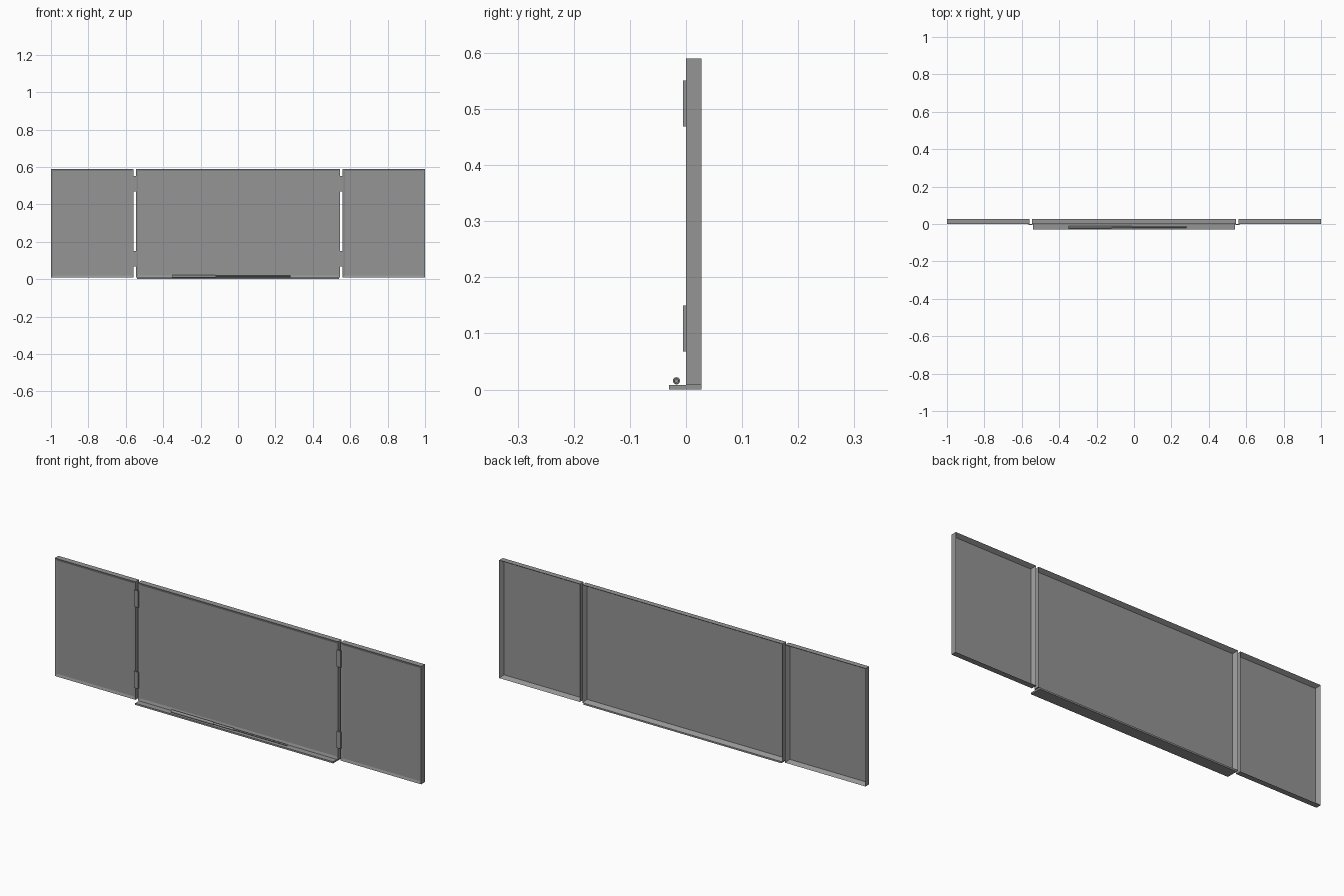
import bpy, bmesh
from math import pi
from mathutils import Matrix, Vector

if "Cube" in bpy.data.objects:
    bpy.data.objects.remove(bpy.data.objects["Cube"], do_unlink=True)

grey = bpy.data.materials.new("mid grey")
grey.use_nodes = True
colour = (0.3, 0.3, 0.3, 1)
grey.diffuse_color = colour
grey.node_tree.nodes["Principled BSDF"].inputs["Base Color"].default_value = colour


def finish(name, bm):
    bmesh.ops.recalc_face_normals(bm, faces=bm.faces)
    mesh = bpy.data.meshes.new(name)
    bm.to_mesh(mesh)
    bm.free()
    mesh.materials.append(grey)
    obj = bpy.data.objects.new(name, mesh)
    bpy.context.collection.objects.link(obj)
    return obj


def add_box(bm, lo, hi):
    lo, hi = Vector(lo), Vector(hi)
    place = Matrix.Translation((lo + hi) / 2) @ Matrix.Diagonal((*(hi - lo), 1))
    bmesh.ops.create_cube(bm, size=1, matrix=place)


def box(name, lo, hi):
    bm = bmesh.new()
    add_box(bm, lo, hi)
    return finish(name, bm)


BOTTOM, TOP, DEPTH, RIM = 0.008, 0.59, 0.028, 0.012


# A hollow rim around a thin writing panel set close to the front
def board(name, x0, x1):
    bm = bmesh.new()
    add_box(bm, (x0, 0, BOTTOM), (x1, DEPTH, TOP))
    for side in (-1, 1):
        face = [f for f in bm.faces if f.normal.y * side > 0.9]
        bmesh.ops.inset_region(bm, faces=face, thickness=RIM, use_even_offset=True)
        depth = 0.004 if side < 0 else 0.020
        bmesh.ops.translate(bm, verts=face[0].verts, vec=(0, -side * depth, 0))
    finish(name, bm)


board("centre_board", -0.546, 0.546)
board("right_wing", -1, -0.56)
board("left_wing", 0.56, 1)

# Two hinges on each side of the centre board
for side, label in ((-1, "right"), (1, "left")):
    for z, level in ((0.068, "lower"), (0.469, "upper")):
        xs = sorted((side * 0.542, side * 0.564))
        box(f"{label}_{level}_hinge", (xs[0], -0.005, z), (xs[1], 0.001, z + 0.082))

# Tray below the centre board
box("tray", (-0.54, -0.03, 0), (0.54, DEPTH, BOTTOM))

# Telescopic pointer lying on the tray
sections = ((-0.35, -0.12, 0.0065), (-0.12, -0.01, 0.005), (-0.01, 0.28, 0.0035))
bm = bmesh.new()
for x0, x1, radius in sections:
    place = Matrix.Translation(((x0 + x1) / 2, -0.017, 0.0155)) @ Matrix.Rotation(pi / 2, 4, "Y")
    bmesh.ops.create_cone(bm, cap_ends=True, segments=12, radius1=radius,
                          radius2=radius, depth=x1 - x0, matrix=place)
finish("pointer", bm)
